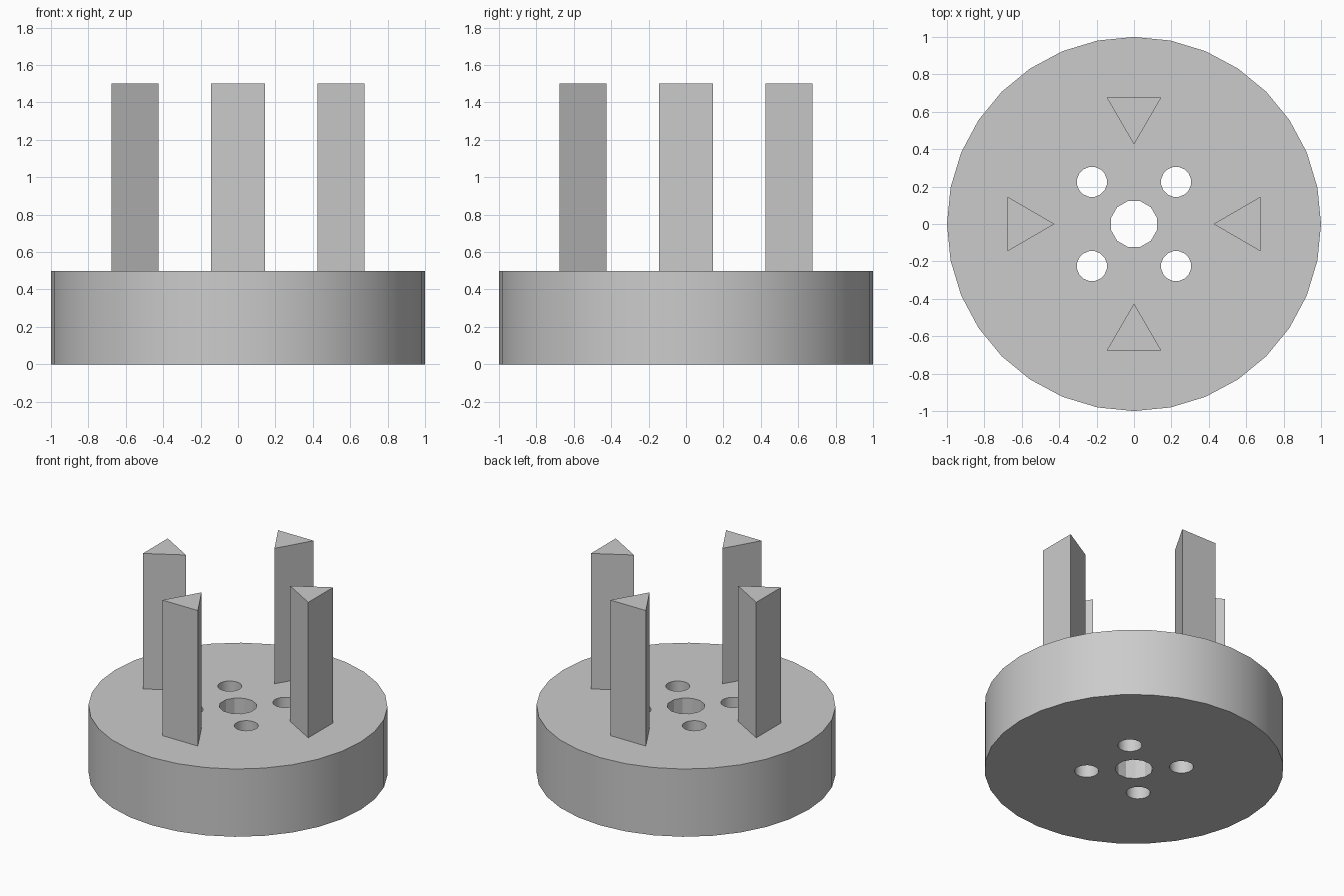
import bpy
import bmesh
from math import cos, sin, pi

cube = bpy.data.objects.get("Cube")
if cube:
    bpy.data.objects.remove(cube, do_unlink=True)

grey = bpy.data.materials.new("plain_grey")
grey.use_nodes = True
grey.diffuse_color = (0.6, 0.6, 0.6, 1)
grey.node_tree.nodes["Principled BSDF"].inputs["Base Color"].default_value = grey.diffuse_color


def ring(sides, radius, turn=0.0, centre=(0, 0)):
    """Corner points of a regular polygon."""
    return [(centre[0] + radius * cos(turn + 2 * pi * i / sides),
             centre[1] + radius * sin(turn + 2 * pi * i / sides)) for i in range(sides)]


def prism(name, points, bottom, top):
    """Upright solid with the given outline."""
    bm = bmesh.new()
    base = bm.faces.new([bm.verts.new((x, y, bottom)) for x, y in points])
    moved = bmesh.ops.extrude_face_region(bm, geom=[base], use_keep_orig=True)["geom"]
    bmesh.ops.translate(bm, vec=(0, 0, top - bottom),
                        verts=[v for v in moved if isinstance(v, bmesh.types.BMVert)])
    bmesh.ops.recalc_face_normals(bm, faces=bm.faces)
    mesh = bpy.data.meshes.new(name)
    bm.to_mesh(mesh)
    bm.free()
    mesh.materials.append(grey)
    obj = bpy.data.objects.new(name, mesh)
    bpy.context.collection.objects.link(obj)
    return obj


# Round base
base = prism("round_base", ring(32, 1.0), 0, 0.5)

# Through holes: one in the middle, four around it
cutters = [prism("centre_hole_cutter", ring(12, 0.127, pi / 12), -0.1, 0.6)]
for x in (-0.225, 0.225):
    for y in (-0.225, 0.225):
        cutters.append(prism("bolt_hole_cutter", ring(16, 0.081, pi / 16, (x, y)), -0.1, 0.6))

bpy.context.view_layer.objects.active = base
for cutter in cutters:
    cut = base.modifiers.new("hole", "BOOLEAN")
    cut.operation = "DIFFERENCE"
    cut.solver = "EXACT"
    cut.object = cutter
    bpy.ops.object.modifier_apply(modifier=cut.name)
    bpy.data.objects.remove(cutter, do_unlink=True)

# Four triangular posts with one edge pointing inward
for i, side in enumerate(("left", "back", "right", "front")):
    post = prism(side + "_post", [(0.425, 0), (0.675, 0.145), (0.675, -0.145)], 0.5, 1.5)
    post.rotation_euler.z = i * pi / 2

bpy.ops.object.select_all(action="DESELECT")
base.select_set(True)
bpy.ops.object.shade_smooth_by_angle(angle=pi / 7)
